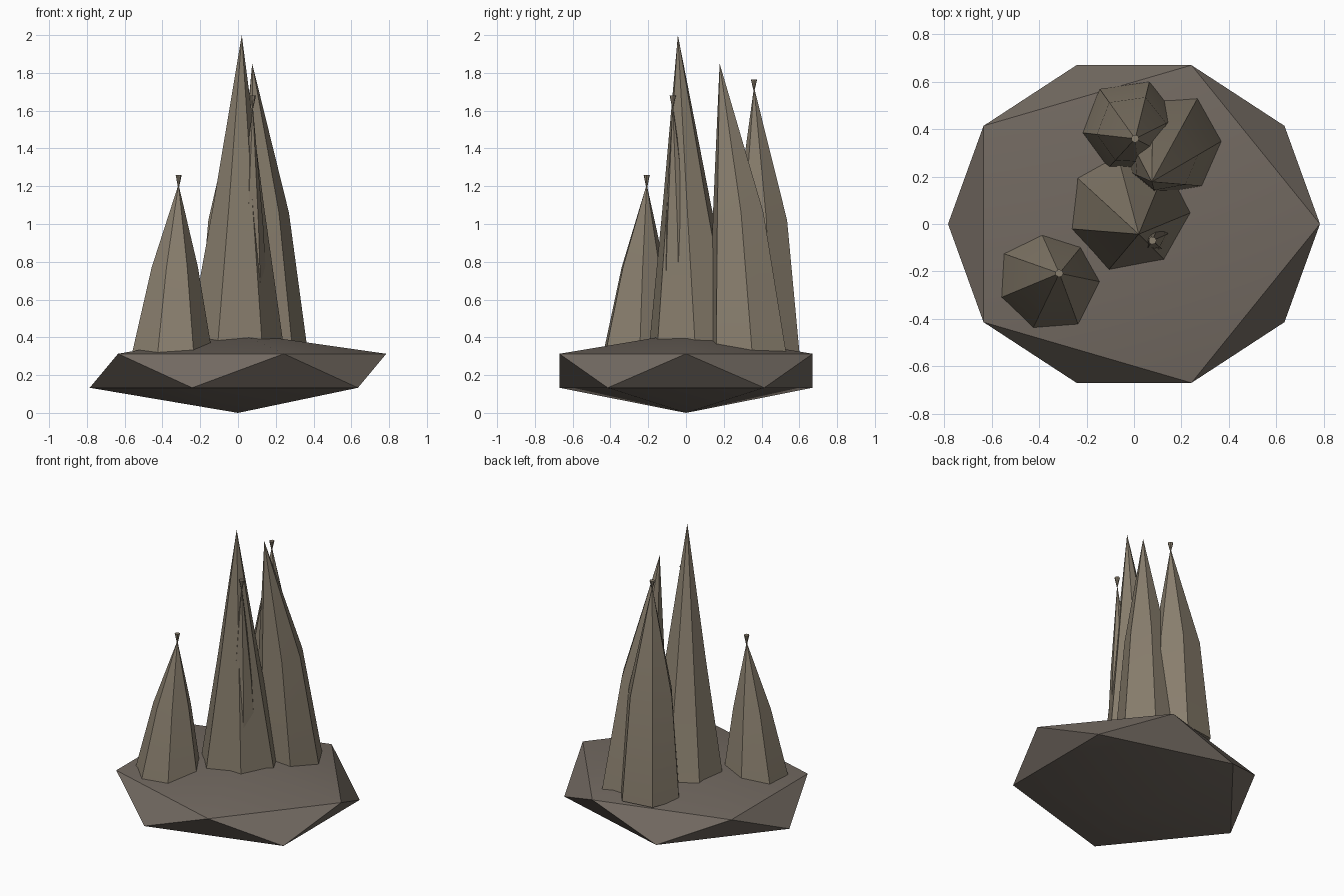
import bpy, math

if "Cube" in bpy.data.objects:
    bpy.data.objects.remove(bpy.data.objects["Cube"])


def material(name, rgb):
    m = bpy.data.materials.new(name)
    m.diffuse_color = (*rgb, 1)
    m.use_nodes = True
    m.node_tree.nodes["Principled BSDF"].inputs["Base Color"].default_value = m.diffuse_color
    return m


def build(name, verts, faces, mat):
    me = bpy.data.meshes.new(name)
    me.from_pydata(verts, [], faces)
    ob = bpy.data.objects.new(name, me)
    bpy.context.collection.objects.link(ob)
    me.materials.append(mat)
    bpy.ops.object.select_all(action='DESELECT')
    ob.select_set(True)
    bpy.context.view_layer.objects.active = ob
    bpy.ops.object.shade_smooth_by_angle(angle=math.radians(30))
    return ob


def loft(rings):
    """Skin stacked rings (bottom to top); one-point rings become tips."""
    verts, faces, starts = [], [], []
    for r in rings:
        starts.append(len(verts))
        verts += r
    for a, b, s, t in zip(rings, rings[1:], starts, starts[1:]):
        n = max(len(a), len(b))
        for i in range(n):
            j = (i + 1) % n
            if len(a) == 1:
                faces.append((s, t + j, t + i))
            elif len(b) == 1:
                faces.append((s + i, s + j, t))
            else:
                faces.append((s + i, s + j, t + j, t + i))
    for k, flip in ((0, True), (len(rings) - 1, False)):
        n = len(rings[k])
        if n > 1:
            cap = list(range(starts[k], starts[k] + n))
            faces.append(tuple(cap[::-1] if flip else cap))
    return verts, faces


def spire(name, outline, base_z, mid_scale, mid_z, apex, tip_z=None):
    ax, ay, az = apex
    rings = [[(x, y, base_z) for x, y in outline],
             [(ax + (x - ax) * mid_scale, ay + (y - ay) * mid_scale, mid_z) for x, y in outline],
             [apex]]
    build(name, *loft(rings), stone)
    if tip_z:  # small flared finial growing out of the point
        n = 7
        ring = [(ax + .017 * math.cos(math.tau * i / n), ay + .017 * math.sin(math.tau * i / n), tip_z)
                for i in range(n)]
        build(name + "_tip", *loft([[(ax, ay, az - .03)], ring]), stone)


ground = material("ground_rock", (.17, .143, .12))
stone = material("spire_stone", (.25, .21, .155))

# base rock: squashed icosahedron
R, RY = .785, .705


def five(z, phase):
    return [(R * math.cos(phase + math.tau * i / 5), RY * math.sin(phase + math.tau * i / 5), z)
            for i in range(5)]


low, up = five(.133, math.pi / 5), five(.313, 0)
verts = [(0, 0, 0)] + low + up + [(0, 0, .425)]
faces = []
for i in range(5):
    j = (i + 1) % 5
    faces += [(0, 1 + j, 1 + i), (1 + i, 6 + j, 6 + i), (1 + i, 1 + j, 6 + j), (6 + i, 6 + j, 11)]
build("base_rock", verts, faces, ground)

# seven-sided leaning spires
spire("main_spire", [(.245, .05), (.14, .25), (-.07, .295), (-.245, .2), (-.27, -.02), (-.11, -.197), (.13, -.153)],
      .33, .52, 1.1, (.02, -.043, 2.0))
spire("right_spire", [(.37, .35), (.268, .53), (.08, .52), (-.035, .39), (-.02, .22), (.09, .125), (.29, .16)],
      .32, .66, 1.06, (.075, .178, 1.85))
spire("back_spire", [(.185, .45), (.065, .6), (-.145, .57), (-.217, .385), (-.11, .235), (.02, .228), (.14, .29)],
      .325, .73, 1.02, (.005, .36, 1.725), 1.765)
spire("small_spire", [(-.22, -.092), (-.39, -.042), (-.55, -.125), (-.56, -.31), (-.425, -.437), (-.235, -.425), (-.137, -.245)],
      .32, .58, .77, (-.315, -.208, 1.21), 1.26)

# inner spire: only its point breaks through the main spire
inner = [(.06 + .11 * math.cos(math.tau * i / 7), .11 * math.sin(math.tau * i / 7) - .03) for i in range(7)]
spire("inner_spire", inner, .35, .6, 1.0, (.078, -.07, 1.63), 1.68)
